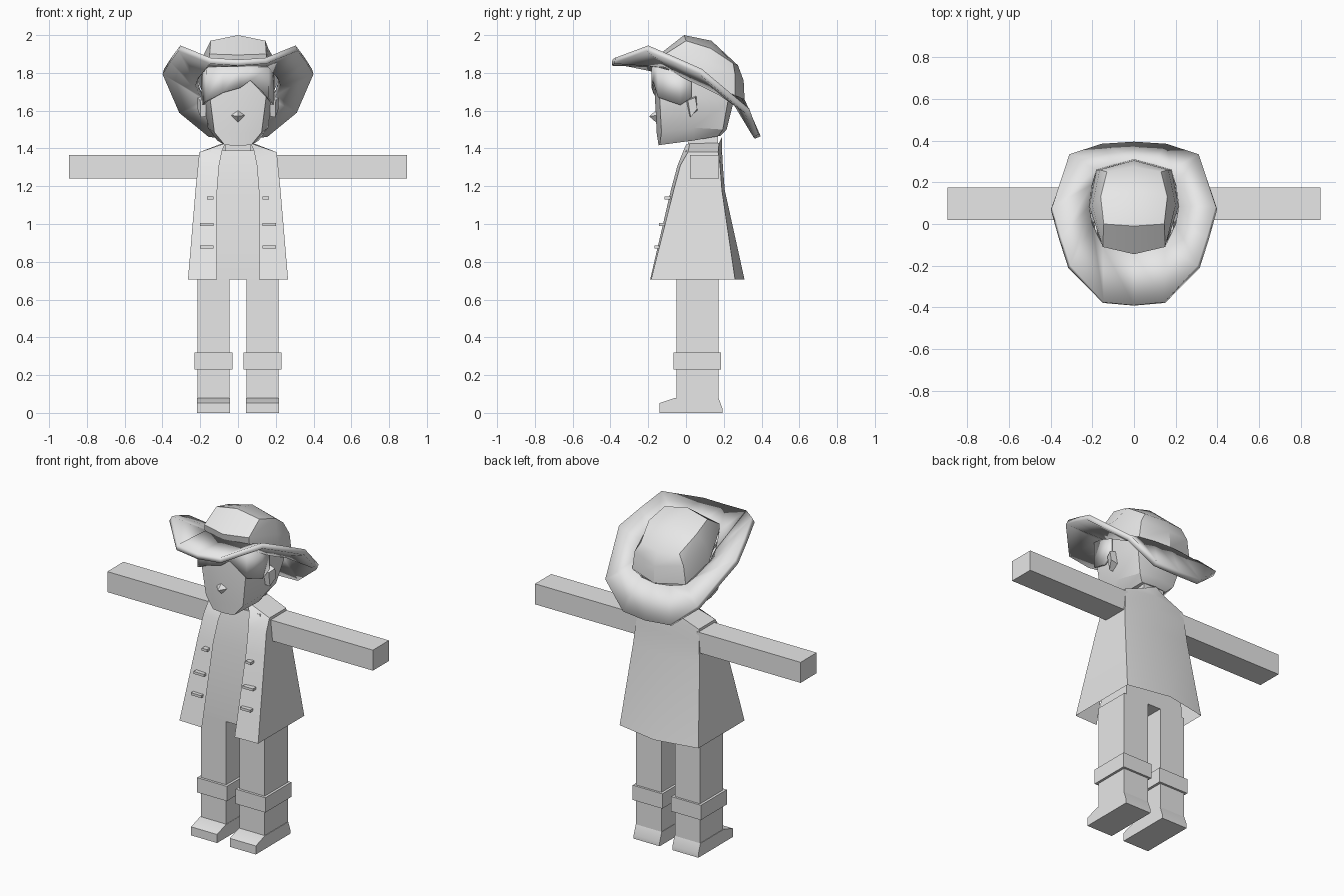
import bpy, bmesh, math
from mathutils import Vector

grey = bpy.data.materials.new("plain grey")
grey.diffuse_color = (0.8, 0.8, 0.8, 1)


def finish(name, bm, thick=0, offset=-1, angle=30):
    bmesh.ops.remove_doubles(bm, verts=bm.verts, dist=0.0005)
    bmesh.ops.recalc_face_normals(bm, faces=bm.faces)
    me = bpy.data.meshes.new(name)
    bm.to_mesh(me)
    bm.free()
    me.materials.append(grey)
    ob = bpy.data.objects.new(name, me)
    bpy.context.collection.objects.link(ob)
    bpy.ops.object.select_all(action='DESELECT')
    ob.select_set(True)
    bpy.context.view_layer.objects.active = ob
    bpy.ops.object.shade_smooth_by_angle(angle=math.radians(angle))
    if thick:
        m = ob.modifiers.new("thickness", 'SOLIDIFY')
        m.thickness, m.offset = thick, offset
    return ob


def loft(name, rows, closed=True, caps=(False, False), tip=None, **kw):
    """Bridge rows of points into a skin."""
    bm = bmesh.new()
    vs = [[bm.verts.new(p) for p in r] for r in rows]
    n = len(rows[0])
    for a, b in zip(vs, vs[1:]):
        for i in range(n if closed else n - 1):
            j = (i + 1) % n
            bm.faces.new((a[i], a[j], b[j], b[i]))
    if caps[0]:
        bm.faces.new(vs[0])
    if caps[1]:
        bm.faces.new(vs[-1])
    if tip:
        t = bm.verts.new(tip)
        for i in range(n):
            bm.faces.new((vs[-1][i], vs[-1][(i + 1) % n], t))
    return finish(name, bm, **kw)


def ring(half):
    """Mirror a half outline that starts and ends on the centre line."""
    return half + [(-x, y, z) for x, y, z in half[-2:0:-1]]


def rect(x0, x1, y0, y1, z):
    return [(x0, y0, z), (x1, y0, z), (x1, y1, z), (x0, y1, z)]


def box(name, x0, x1, y0, y1, z0, z1):
    return loft(name, [rect(x0, x1, y0, y1, z0), rect(x0, x1, y0, y1, z1)], caps=(True, True))


def prism(name, pts, x0, x1):
    """Extrude a side profile of (y, z) points along x."""
    return loft(name, [[(x, y, z) for y, z in pts] for x in (x0, x1)], caps=(True, True))


for s, side in ((-1, "left"), (1, "right")):
    # legs, boots, cuffs and arms
    box(side + "_leg", s * .045, s * .215, -.05, .172, .07, .71)
    prism(side + "_boot", [(-.14, 0), (-.14, .052), (-.055, .08), (.172, .08), (.192, .025), (.192, 0)],
          s * .043, s * .218)
    box(side + "_cuff", s * .03, s * .23, -.065, .185, .23, .32)
    box(side + "_arm", s * .19, s * .895, .02, .175, 1.24, 1.365)
    # ears
    loft(side + "_ear", [[(s * .17, .0, 1.66), (s * .17, .02, 1.57), (s * .17, .06, 1.60), (s * .17, .055, 1.68)],
                         [(s * .20, .01, 1.655), (s * .198, .025, 1.565), (s * .215, .06, 1.61), (s * .215, .05, 1.67)]],
         caps=(True, True))
    # coat clasps lying on the front panels
    for z, x1 in ((1.14, .165), (1.0, .20), (.88, .20)):
        y = -.085 - (1.18 - z) * .21
        box(side + "_clasp", s * .13, s * x1, y - .02, y + .02, z - .01, z + .005)

# torso and neck
loft("torso", [rect(-.2, .2, -.05, .172, .705), rect(-.18, .18, -.045, .165, 1.18),
               rect(-.15, .15, .0, .16, 1.39)], caps=(True, True))
box("neck", -.07, .07, .01, .17, 1.37, 1.48)

# open coat: each row runs round the back from one front edge to the other
coat = [[(.11, -.19, .705), (.265, -.185, .705), (.265, .26, .705), (0, .31, .705)],
        [(.11, -.08, 1.18), (.225, -.065, 1.18), (.225, .19, 1.18), (0, .205, 1.18)],
        [(.10, -.045, 1.31), (.212, -.03, 1.31), (.212, .18, 1.31), (0, .195, 1.31)],
        [(.085, -.015, 1.385), (.205, .01, 1.38), (.205, .17, 1.38), (0, .19, 1.40)],
        [(.07, .0, 1.42), (.075, .02, 1.425), (.075, .175, 1.43), (0, .19, 1.46)]]
loft("coat", [r + [(-x, y, z) for x, y, z in r[-2::-1]] for r in coat], closed=False)

# head from jaw to crown
head = [[(0, -.145, 1.415), (.07, -.14, 1.418), (.11, .04, 1.442), (.085, .17, 1.465), (0, .18, 1.465)],
        [(0, -.155, 1.48), (.125, -.13, 1.485), (.16, .04, 1.51), (.12, .195, 1.50), (0, .215, 1.50)],
        [(0, -.165, 1.68), (.15, -.14, 1.68), (.182, .03, 1.68), (.155, .22, 1.64), (0, .25, 1.64)],
        [(0, -.16, 1.83), (.15, -.13, 1.83), (.185, .06, 1.77), (.16, .23, 1.70), (0, .27, 1.69)]]
loft("head", [ring(r) for r in head], caps=(True, True))

# nose
loft("nose", [[(-.035, -.155, 1.575), (0, -.155, 1.535), (.035, -.155, 1.575), (0, -.155, 1.605)]],
     tip=(0, -.195, 1.57))

# swept fringe wrapping to the temples
path = [(-.187, .03, 1.67, 1.78), (-.183, -.03, 1.63, 1.80), (-.165, -.145, 1.65, 1.83), (-.08, -.168, 1.695, 1.83),
        (.01, -.176, 1.72, 1.83), (.065, -.17, 1.76, 1.83), (.158, -.145, 1.67, 1.83),
        (.183, -.03, 1.63, 1.80), (.187, .03, 1.67, 1.78)]
loft("fringe", [[(x, y, a) for x, y, a, b in path], [(x, y, b) for x, y, a, b in path]],
     closed=False, thick=.012, offset=0)

# hat crown
base = [(0, -.135, 1.86), (.15, -.105, 1.86), (.215, .085, 1.76), (.18, .26, 1.68), (0, .31, 1.66)]
crown = [base,
         [(0, -.145, 1.895), (.15, -.11, 1.90), (.2, .09, 1.86), (.165, .26, 1.79), (0, .305, 1.76)],
         [(0, -.01, 2.0), (.145, 0, 1.97), (.16, .13, 1.93), (.13, .25, 1.85), (0, .275, 1.84)]]
loft("hat_crown", [ring(r) for r in crown], tip=(0, .135, 1.97))

# tilted brim with raised sides
edge = [(0, -.39, 1.87), (.145, -.375, 1.88), (.305, -.2, 1.945), (.392, .085, 1.82),
        (.31, .335, 1.61), (.155, .385, 1.475), (0, .395, 1.465)]
inner = base[:3] + [(.2, .19, 1.71)] + [(.18, .26, 1.68), (.1, .295, 1.667), (0, .31, 1.66)]
inner.insert(2, (.2, .0, 1.80))
edge.insert(3, (.35, -.06, 1.885))
loft("hat_brim", [ring(inner), ring(edge)], thick=.032, offset=-1)
